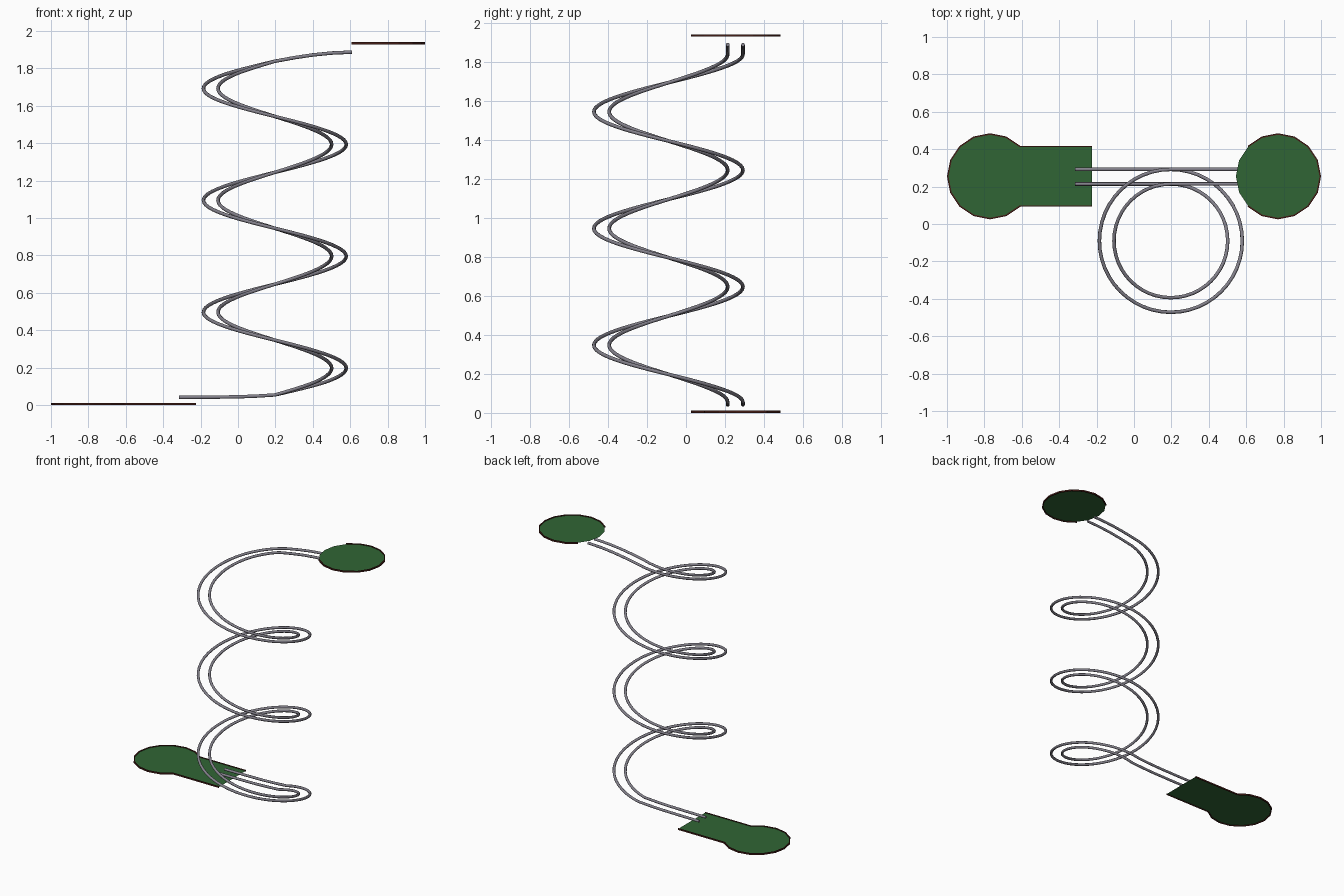
import bpy, bmesh
from math import sin, cos, pi, radians

if "Cube" in bpy.data.objects:
    bpy.data.objects.remove(bpy.data.objects["Cube"])

CX, CY = 0.197, -0.09      # helix axis
PITCH, TURNS, Z0 = 0.598, 3, 0.048


def material(name, color):
    m = bpy.data.materials.new(name)
    m.diffuse_color = (*color, 1)
    m.use_nodes = True
    m.node_tree.nodes["Principled BSDF"].inputs["Base Color"].default_value = m.diffuse_color
    return m


STEEL = material("steel_grey", (0.23, 0.22, 0.26))
GREEN = material("green_felt", (0.03, 0.13, 0.035))
BROWN = material("brown_edge", (0.06, 0.012, 0.008))


def mesh_object(name, bm, mat):
    bmesh.ops.recalc_face_normals(bm, faces=bm.faces[:])
    me = bpy.data.meshes.new(name)
    bm.to_mesh(me)
    bm.free()
    me.materials.append(mat)
    ob = bpy.data.objects.new(name, me)
    bpy.context.collection.objects.link(ob)
    return ob


def tube(name, pts, r, sides=10):
    """Round wire swept along a path, converted to a smooth mesh."""
    cu = bpy.data.curves.new(name, 'CURVE')
    cu.dimensions = '3D'
    cu.bevel_depth = r
    cu.bevel_resolution = (sides - 4) // 2
    cu.use_fill_caps = True
    sp = cu.splines.new('POLY')
    sp.points.add(len(pts) - 1)
    for p, co in zip(sp.points, pts):
        p.co = (*co, 1)
    ob = bpy.data.objects.new(name, cu)
    bpy.context.collection.objects.link(ob)
    cu.materials.append(STEEL)
    bpy.ops.object.select_all(action='DESELECT')
    ob.select_set(True)
    bpy.context.view_layer.objects.active = ob
    bpy.ops.object.convert(target='MESH')
    bpy.ops.object.shade_smooth_by_angle(angle=radians(50))


def rail(name, R):
    """Straight lead-in, three-turn helix, curved lead-out."""
    y = CY + R
    pts = [(x, y, z) for x, z in ((-0.315, 0.041), (-0.15, 0.042),
                                  (0.0, 0.044), (0.1, 0.048))]
    n = 48 * TURNS
    for i in range(n + 1):
        t = 2 * pi * TURNS * i / n
        z = Z0 + PITCH * TURNS * i / n + 0.006 * max(0, 1 - i / 6)
        z -= 0.004 * max(0, 1 - (n - i) / 6)
        pts.append((CX + R * sin(t), CY + R * cos(t), z))
    pts += [(x, y, z) for x, z in ((0.3, 1.857), (0.4, 1.872),
                                   (0.5, 1.882), (0.61, 1.887))]
    tube(name, pts, 0.0095)


def arc(cx, cy, r, a0, a1, n):
    return [(cx + r * cos(radians(a0 + (a1 - a0) * i / n)),
             cy + r * sin(radians(a0 + (a1 - a0) * i / n))) for i in range(n + 1)]


def plate(name, pts, z):
    bm = bmesh.new()
    bm.faces.new([bm.verts.new((x, y, z)) for x, y in pts])
    mesh_object(name, bm, GREEN)


def rim(name, outer, inner, z, h):
    """Open thin strip following a plate's edge."""
    bm = bmesh.new()
    rings = [[bm.verts.new((*p, zz)) for p, zz in
              ((o, z), (o, z + h), (i, z + h), (i, z))]
             for o, i in zip(outer, inner)]
    for a, b in zip(rings, rings[1:]):
        for k in range(4):
            bm.faces.new((a[k], a[(k + 1) % 4], b[(k + 1) % 4], b[k]))
    bm.faces.new(rings[0])
    bm.faces.new(rings[-1])
    mesh_object(name, bm, BROWN)


def keyhole(r):
    """Sixteen-sided disc outline running out into a straight neck."""
    p = arc(-0.77, 0.255, r, 45, 315, 12)
    return [(-0.225, p[0][1])] + p + [(-0.225, p[-1][1])]


# Twin rails
rail("inner_rail", 0.304)
rail("outer_rail", 0.382)

# Lower landing plate with neck
plate("lower_plate", keyhole(0.225), 0.006)
rim("lower_plate_rim", keyhole(0.23), keyhole(0.222), 0.0, 0.011)

# Upper round plate, rim open towards the rails
plate("upper_plate", arc(0.77, 0.255, 0.225, 0, 337.5, 15), 1.935)
rim("upper_plate_rim", arc(0.77, 0.255, 0.23, -135, 135, 12),
    arc(0.77, 0.255, 0.222, -135, 135, 12), 1.929, 0.011)
